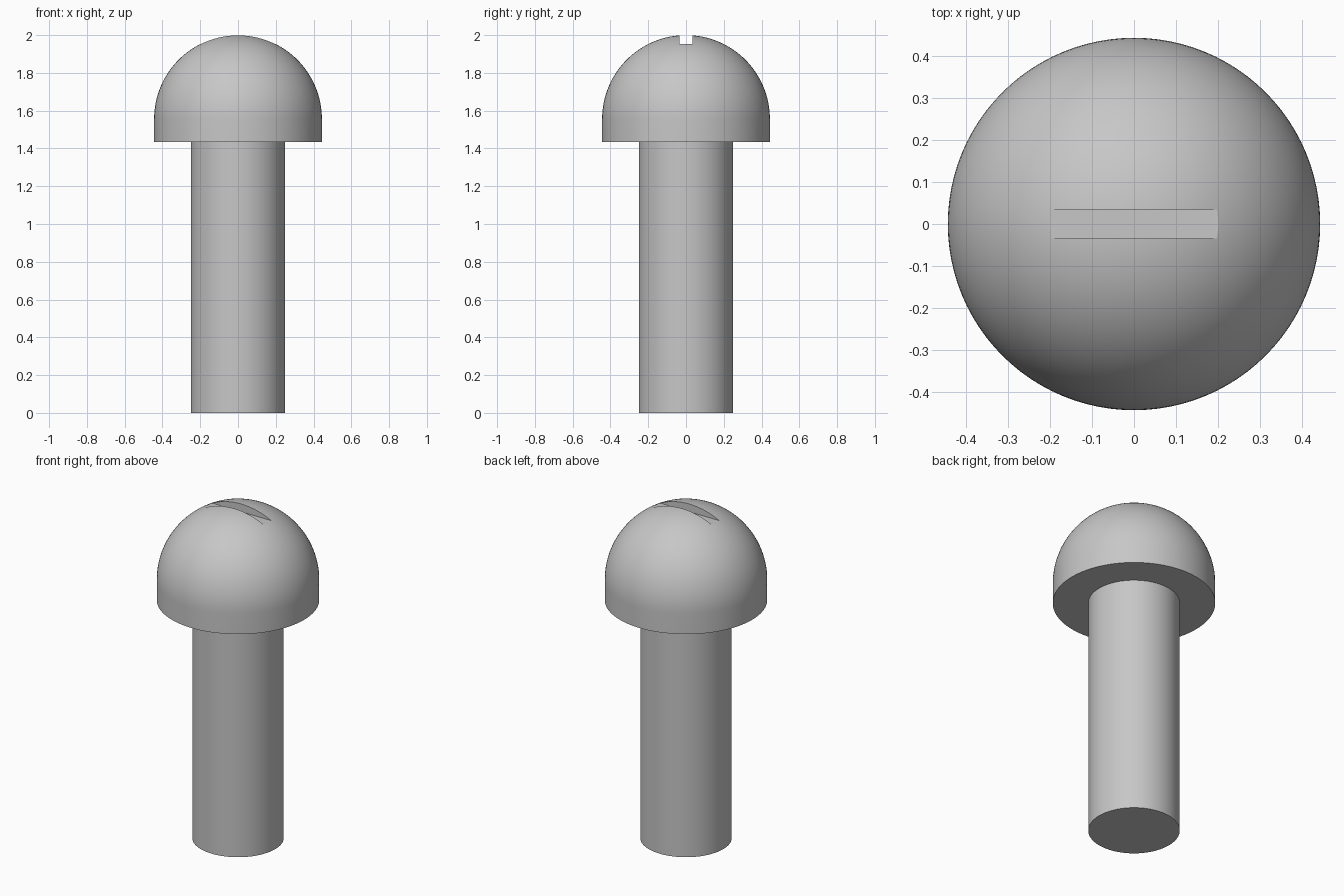
import bpy, bmesh, math
from mathutils import Vector

cube = bpy.data.objects.get("Cube")
if cube:
    bpy.data.objects.remove(cube, do_unlink=True)

SHAFT_R, HEAD_R = 0.25, 0.444
HEAD_Z, DOME_Z = 1.435, 1.556
SLOT_FLOOR, SLOT_WIDTH = 1.952, 0.07
SEGMENTS, RINGS = 96, 32

steel = bpy.data.materials.new("grey_steel")
steel.use_nodes = True
colour = (0.57, 0.57, 0.57, 1)
steel.diffuse_color = colour
steel.node_tree.nodes["Principled BSDF"].inputs["Base Color"].default_value = colour


def make_object(name, bm):
    mesh = bpy.data.meshes.new(name)
    bm.to_mesh(mesh)
    bm.free()
    mesh.materials.append(steel)
    obj = bpy.data.objects.new(name, mesh)
    bpy.context.collection.objects.link(obj)
    return obj


# Screw: shaft, head rim and domed top turned from one profile
profile = [(0, 0), (SHAFT_R, 0), (SHAFT_R, HEAD_Z), (HEAD_R, HEAD_Z)]
for i in range(RINGS + 1):
    a = math.pi / 2 * i / RINGS
    profile.append((HEAD_R * math.cos(a), DOME_Z + HEAD_R * math.sin(a)))

bm = bmesh.new()
verts = [bm.verts.new((r, 0, z)) for r, z in profile]
edges = [bm.edges.new(pair) for pair in zip(verts, verts[1:])]
bmesh.ops.spin(bm, geom=verts + edges, cent=(0, 0, 0), axis=(0, 0, 1),
               angle=math.tau, steps=SEGMENTS)
bmesh.ops.remove_doubles(bm, verts=bm.verts, dist=0.0001)
bmesh.ops.recalc_face_normals(bm, faces=bm.faces)
screw = make_object("screw", bm)

# Cutter for the straight driver slot across the dome
bm = bmesh.new()
bmesh.ops.create_cube(bm, size=1)
bmesh.ops.scale(bm, vec=Vector((1, SLOT_WIDTH, 0.2)), verts=bm.verts)
bmesh.ops.translate(bm, vec=Vector((0, 0, SLOT_FLOOR + 0.1)), verts=bm.verts)
cutter = make_object("slot_cutter", bm)
cutter.hide_render = True

cut = screw.modifiers.new("driver_slot", "BOOLEAN")
cut.operation = "DIFFERENCE"
cut.solver = "EXACT"
cut.object = cutter

bpy.ops.object.select_all(action="DESELECT")
screw.select_set(True)
bpy.context.view_layer.objects.active = screw
bpy.ops.object.modifier_apply(modifier=cut.name)
bpy.data.objects.remove(cutter, do_unlink=True)

# Smooth curved sides with crisp rims and slot edges
bpy.ops.object.shade_smooth_by_angle(angle=math.radians(20))
